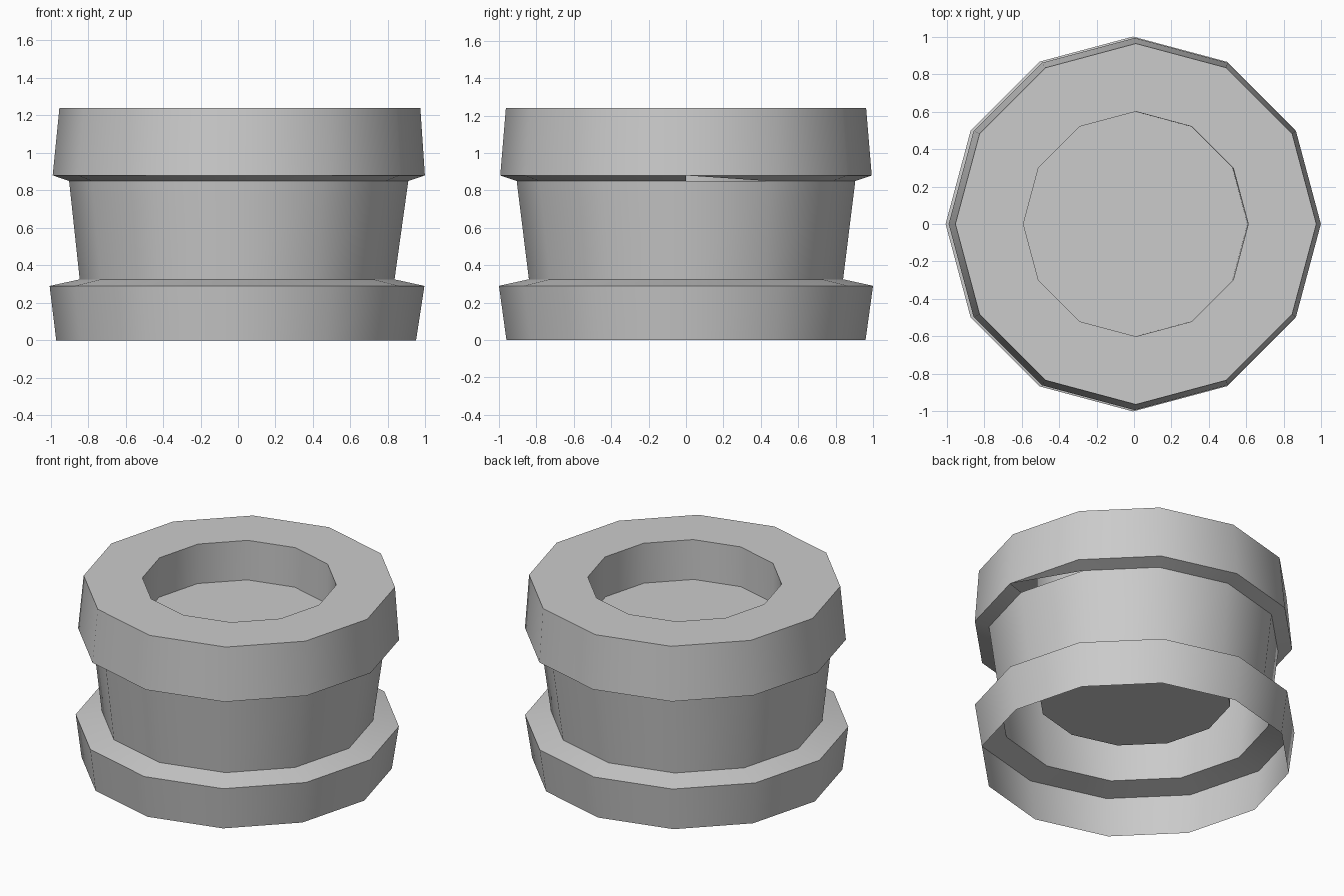
import bpy
import bmesh
from math import cos, sin, tau, radians

SIDES = 12
LEAN = 0.016          # slight sideways lean with height
MID = 0.62

cube = bpy.data.objects.get("Cube")
if cube:
    bpy.data.objects.remove(cube)

grey = bpy.data.materials.new("plain grey")
grey.use_nodes = True
colour = (0.6, 0.6, 0.6, 1)
grey.diffuse_color = colour
grey.node_tree.nodes["Principled BSDF"].inputs["Base Color"].default_value = colour


def lathe(name, profile, capped=False, notch=None):
    """Spin (radius, height) points into a sheet; notch opens a corner of one strip."""
    bm = bmesh.new()
    rings = []
    for r, z in profile:
        rings.append([bm.verts.new((r * cos(tau * i / SIDES) + LEAN * (z - MID),
                                    r * sin(tau * i / SIDES), z))
                      for i in range(SIDES)])
    for k, (low, high) in enumerate(zip(rings, rings[1:])):
        for i in range(SIDES):
            j = (i + 1) % SIDES
            if k == notch and i == 0:
                bm.faces.new((low[j], high[j], high[i]))
            else:
                bm.faces.new((low[i], low[j], high[j], high[i]))
    if capped:
        bm.faces.new(rings[-1])
    mesh = bpy.data.meshes.new(name)
    bm.to_mesh(mesh)
    bm.free()
    mesh.materials.append(grey)
    obj = bpy.data.objects.new(name, mesh)
    bpy.context.collection.objects.link(obj)
    bpy.ops.object.select_all(action="DESELECT")
    obj.select_set(True)
    bpy.context.view_layer.objects.active = obj
    bpy.ops.object.shade_smooth_by_angle(angle=radians(35))
    return obj


# Hollow outer shell: foot band, ledge, tapered body, underside, top band, rim
lathe("outer_shell", [(0.96, 0), (1.0, 0.29), (0.84, 0.325), (0.905, 0.85),
                      (0.993, 0.88), (0.963, 1.24), (0.6, 1.24)], notch=3)

# Inner well hanging from the rim, closed at the bottom
lathe("inner_well", [(0.6, 1.24), (0.6, 0.44)], capped=True)

# Flat surface filling the well
lathe("well_filling", [(0.6, 0.97)], capped=True)
